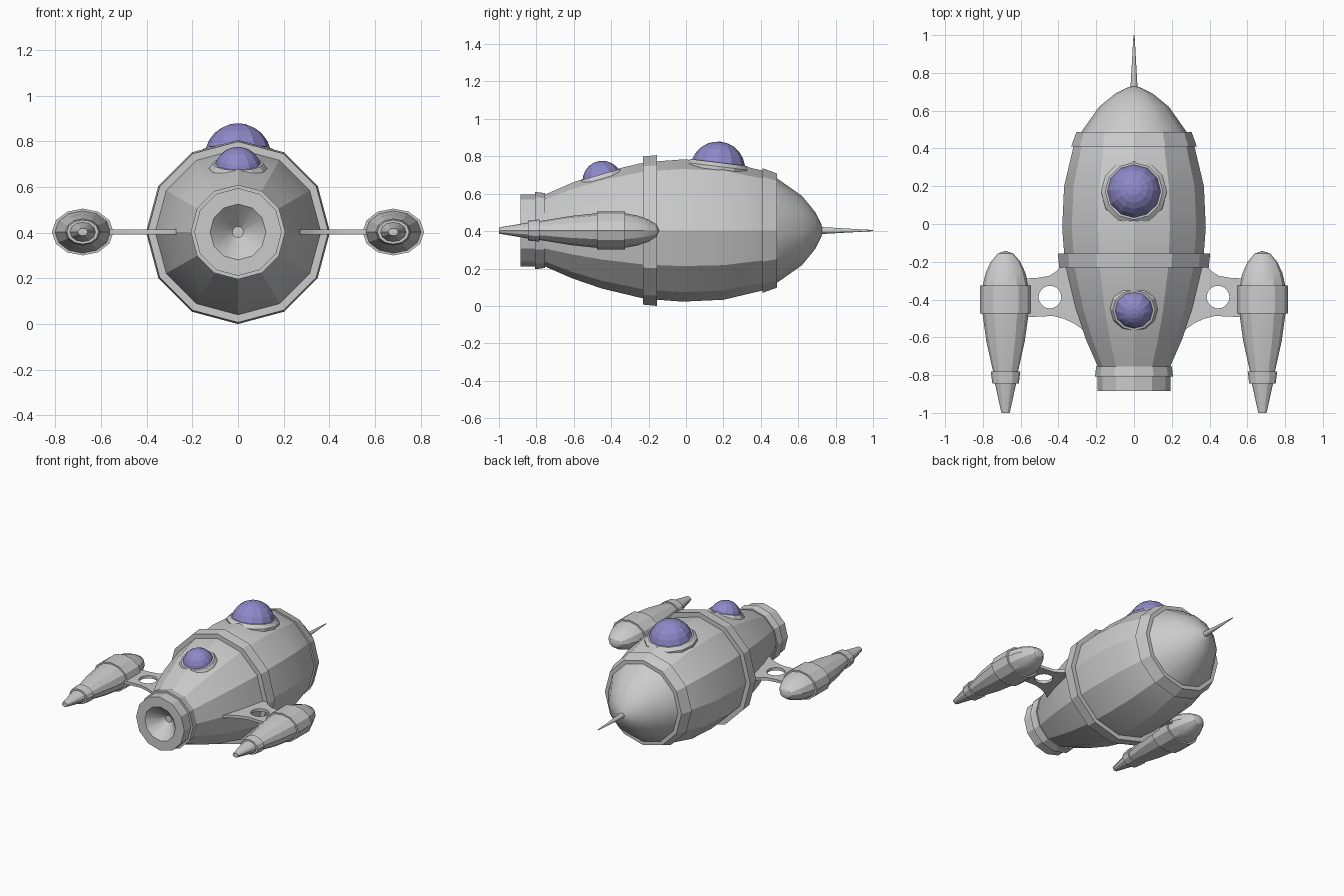
import bpy, bmesh
from math import sin, cos, pi, radians
from mathutils import Matrix, Vector

if "Cube" in bpy.data.objects:
    bpy.data.objects.remove(bpy.data.objects["Cube"])

CZ = 0.403          # height of the main axis
SIDES = 12
Z_TO_Y = Matrix.Rotation(radians(-90), 4, 'X')   # lathe axis z -> +y

glass = bpy.data.materials.new("glass")
glass.diffuse_color = (0.27, 0.25, 0.58, 1)
glass.use_nodes = True
glass.node_tree.nodes["Principled BSDF"].inputs["Base Color"].default_value = glass.diffuse_color


def lathe(name, profile, matrix, closed=False, smooth=25, mat=None):
    """Revolve (radius, height) points about z, then place with matrix."""
    bm = bmesh.new()
    rings = []
    for r, h in profile:
        if r == 0:
            rings.append([bm.verts.new((0, 0, h))] * SIDES)
        else:
            rings.append([bm.verts.new((r * cos(2 * pi * k / SIDES), r * sin(2 * pi * k / SIDES), h))
                          for k in range(SIDES)])
    pairs = list(zip(rings, rings[1:]))
    if closed:
        pairs.append((rings[-1], rings[0]))
    for a, b in pairs:
        for k in range(SIDES):
            j = (k + 1) % SIDES
            bm.faces.new(list(dict.fromkeys((a[k], a[j], b[j], b[k]))))
    bm.transform(matrix)
    bmesh.ops.recalc_face_normals(bm, faces=bm.faces)
    me = bpy.data.meshes.new(name)
    bm.to_mesh(me)
    bm.free()
    return finish(name, me, smooth, mat)


def finish(name, me, smooth, mat=None):
    ob = bpy.data.objects.new(name, me)
    bpy.context.collection.objects.link(ob)
    if mat:
        me.materials.append(mat)
    if smooth:
        bpy.ops.object.select_all(action='DESELECT')
        ob.select_set(True)
        bpy.context.view_layer.objects.active = ob
        bpy.ops.object.shade_smooth_by_angle(angle=radians(smooth))
    return ob


axis = Matrix.Translation((0, 0, CZ)) @ Z_TO_Y

# Hull
lathe("hull", [(0, -0.77), (0.185, -0.77), (0.255, -0.61), (0.31, -0.45), (0.365, -0.22),
               (0.38, -0.02), (0.37, 0.2), (0.318, 0.42), (0.27, 0.5), (0.185, 0.62),
               (0.10, 0.69), (0.03, 0.725), (0, 0.73)], axis)

# Raised bands around the hull
lathe("middle_band", [(0.35, -0.23), (0.396, -0.23), (0.403, -0.155), (0.36, -0.155)], axis, True)
lathe("nose_band", [(0.30, 0.41), (0.333, 0.41), (0.305, 0.487), (0.26, 0.487)], axis, True)

# Main exhaust with recessed cone
lathe("exhaust", [(0, -0.755), (0.2, -0.755), (0.207, -0.808), (0.192, -0.808), (0.192, -0.885),
                  (0.122, -0.885), (0.025, -0.79), (0, -0.79)], axis)

# Nose spike
lathe("nose_spike", [(0, 0.70), (0.02, 0.70), (0.003, 1.0), (0, 1.0)], axis)


# Glass domes with tilted collars
def dome(name, y, z, r, collar, tilt):
    m = Matrix.Translation((0, y, z)) @ Matrix.Rotation(radians(tilt), 4, 'X')
    steps = 6
    pts = [(r * cos(pi / 2 * i / steps), r * sin(pi / 2 * i / steps)) for i in range(steps)]
    lathe(name, pts + [(0, r)], m, smooth=0, mat=glass)
    lathe(name + "_collar", [(collar, -0.03), (collar, 0.013), (r + 0.006, 0.034), (r - 0.02, 0.034),
                             (r - 0.02, -0.03)], m, True)


dome("cockpit_dome", 0.17, 0.733, 0.146, 0.175, -7)
dome("rear_dome", -0.447, 0.67, 0.106, 0.126, 16)

# Side pods and the pierced fins that carry them
POD = [(0, -1.0), (0.022, -1.0), (0.056, -0.845), (0.07, -0.845), (0.078, -0.782),
       (0.066, -0.782), (0.102, -0.62), (0.122, -0.475), (0.135, -0.475), (0.135, -0.325),
       (0.121, -0.325), (0.106, -0.26), (0.078, -0.2), (0.042, -0.157), (0, -0.142)]
FIN = [(0.27, -0.22), (0.385, -0.22), (0.41, -0.25), (0.45, -0.275), (0.51, -0.285), (0.6, -0.29),
       (0.6, -0.495), (0.5, -0.49), (0.43, -0.487), (0.37, -0.502), (0.32, -0.525), (0.27, -0.56)]
HOLE = [(0.445 + 0.06 * cos(2 * pi * k / 20), -0.387 + 0.06 * sin(2 * pi * k / 20)) for k in range(20)]

for side, s in (("right", 1), ("left", -1)):
    place = Matrix.Translation((s * 0.68, 0, CZ)) @ Matrix.Diagonal((1, 1, 0.76, 1)) @ Z_TO_Y
    lathe(side + "_pod", POD, place)

    cu = bpy.data.curves.new("fin_outline", 'CURVE')
    cu.dimensions = '2D'
    cu.fill_mode = 'BOTH'
    cu.extrude = 0.01
    for outline in (FIN, HOLE):
        sp = cu.splines.new('POLY')
        sp.points.add(len(outline) - 1)
        for p, (x, y) in zip(sp.points, outline):
            p.co = (s * x, y, 0, 1)
        sp.use_cyclic_u = True
    tmp = bpy.data.objects.new("fin_outline", cu)
    bpy.context.collection.objects.link(tmp)
    me = bpy.data.meshes.new_from_object(tmp.evaluated_get(bpy.context.evaluated_depsgraph_get()))
    bpy.data.objects.remove(tmp)
    me.transform(Matrix.Translation(Vector((0, 0, CZ))))
    finish(side + "_fin", me, 25)
